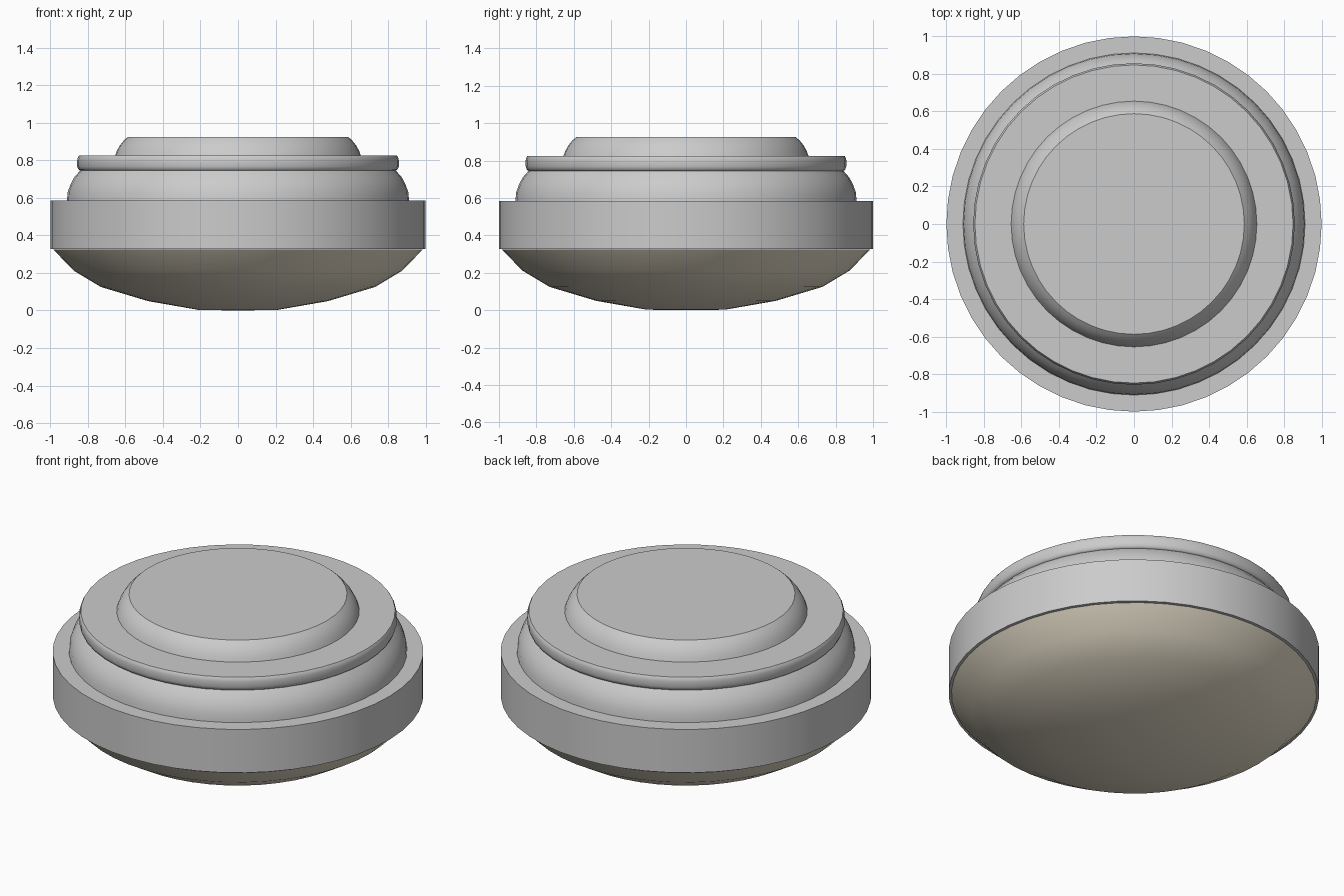
import bpy, bmesh, math

if "Cube" in bpy.data.objects:
    bpy.data.objects.remove(bpy.data.objects["Cube"])

SEGMENTS = 48


def lathe(name, profile, angle=30):
    """Revolve (radius, z) points around z into a smooth shaded object."""
    bm = bmesh.new()
    verts = [bm.verts.new((r, 0, z)) for r, z in profile]
    edges = [bm.edges.new(pair) for pair in zip(verts, verts[1:])]
    bmesh.ops.spin(bm, geom=verts + edges, cent=(0, 0, 0), axis=(0, 0, 1),
                   angle=math.tau, steps=SEGMENTS, use_duplicate=False)
    bmesh.ops.remove_doubles(bm, verts=bm.verts, dist=1e-4)
    bmesh.ops.recalc_face_normals(bm, faces=bm.faces)
    mesh = bpy.data.meshes.new(name)
    bm.to_mesh(mesh)
    bm.free()
    obj = bpy.data.objects.new(name, mesh)
    bpy.context.collection.objects.link(obj)
    bpy.ops.object.select_all(action='DESELECT')
    obj.select_set(True)
    bpy.context.view_layer.objects.active = obj
    bpy.ops.object.shade_smooth_by_angle(angle=math.radians(angle))
    return obj


# Shallow warm-tinted dome underneath
dome = lathe("dome", [(0, 0), (0.21, 0.003), (0.48, 0.05), (0.73, 0.125),
                      (0.875, 0.212), (0.985, 0.325), (0, 0.325)], 40)
tint = bpy.data.materials.new("warm_glass")
tint.diffuse_color = (0.8, 0.74, 0.6, 1)
tint.use_nodes = True
tint.node_tree.nodes["Principled BSDF"].inputs["Base Color"].default_value = tint.diffuse_color
dome.data.materials.append(tint)

# Wide outer band
lathe("outer_band", [(0, 0.327), (1, 0.327), (1, 0.585), (0, 0.585)])

# Rounded shoulder above the band
lathe("shoulder", [(0, 0.585), (0.912, 0.585), (0.908, 0.63), (0.894, 0.67),
                   (0.873, 0.71), (0.842, 0.745), (0, 0.745)])

# Thin bead ring with softened edges
lathe("bead", [(0, 0.745), (0.842, 0.745), (0.851, 0.752), (0.857, 0.768),
               (0.857, 0.802), (0.854, 0.815), (0.848, 0.825), (0, 0.825)], 45)

# Raised round cap on top
lathe("top_cap", [(0, 0.825), (0.655, 0.825), (0.645, 0.853), (0.629, 0.881),
                  (0.609, 0.906), (0.588, 0.925), (0, 0.925)])
